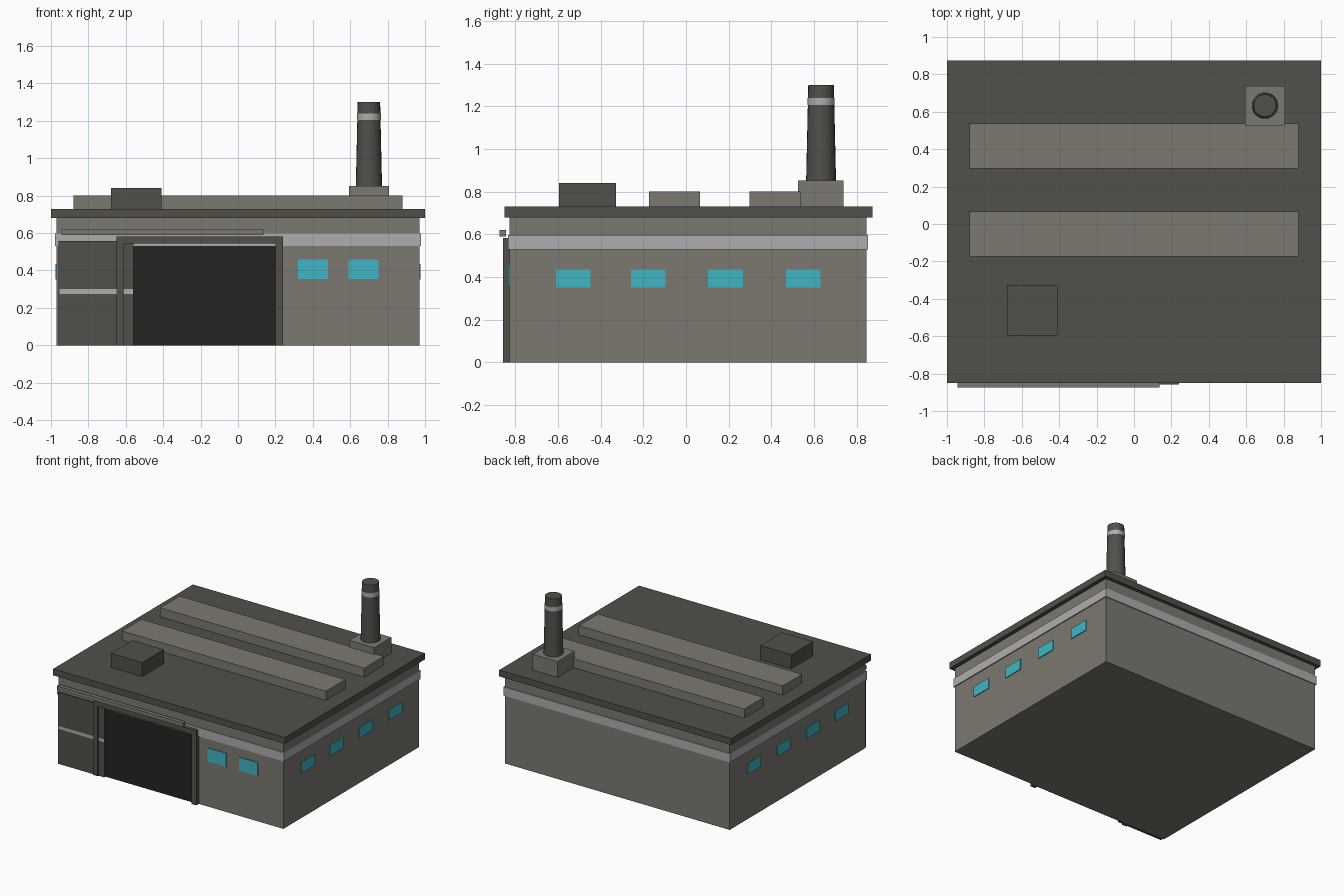
import bpy
import math

if "Cube" in bpy.data.objects:
    bpy.data.objects.remove(bpy.data.objects["Cube"])


def material(name, r, g, b):
    m = bpy.data.materials.new(name)
    m.diffuse_color = (r, g, b, 1)
    m.use_nodes = True
    m.node_tree.nodes["Principled BSDF"].inputs["Base Color"].default_value = m.diffuse_color
    return m


WALL = material("warm_grey", 0.20, 0.19, 0.16)
DARK = material("dark_grey", 0.082, 0.079, 0.067)
TRIM = material("light_grey", 0.42, 0.42, 0.43)
GLASS = material("cyan_glass", 0.05, 0.46, 0.55)
BLACK = material("doorway_black", 0.018, 0.017, 0.016)


def box(name, x, y, z, mat):
    """Box from (min, max) pairs on each axis."""
    bpy.ops.mesh.primitive_cube_add(size=1)
    ob = bpy.context.object
    ob.name = name
    for v in ob.data.vertices:
        v.co = [lo + (c + 0.5) * (hi - lo) for c, (lo, hi) in zip(v.co, (x, y, z))]
    ob.data.materials.append(mat)
    return ob


def tube(name, r1, r2, z0, z1, mat):
    bpy.ops.mesh.primitive_cone_add(vertices=24, radius1=r1, radius2=r2, depth=z1 - z0,
                                    location=(0.70, 0.633, (z0 + z1) / 2))
    ob = bpy.context.object
    ob.name = name
    ob.data.materials.append(mat)
    bpy.ops.object.shade_smooth_by_angle(angle=math.radians(35))


# Main building, trim band and roof slab
box("walls", (-0.97, 0.97), (-0.826, 0.847), (0, 0.69), WALL)
box("trim_band", (-0.978, 0.978), (-0.833, 0.854), (0.53, 0.598), TRIM)
box("roof_slab", (-1, 1), (-0.85, 0.873), (0.68, 0.73), DARK)

# Roof monitors and vent
for i, y in enumerate((-0.174, 0.298)):
    box(f"roof_monitor_{i + 1}", (-0.88, 0.88), (y, y + 0.24), (0.73, 0.80), WALL)
box("roof_vent", (-0.68, -0.41), (-0.595, -0.328), (0.73, 0.84), DARK)

# Chimney
box("chimney_base", (0.593, 0.807), (0.526, 0.738), (0.73, 0.853), WALL)
tube("chimney_stack", 0.07, 0.06, 0.853, 1.30, DARK)
tube("chimney_band", 0.064, 0.064, 1.205, 1.24, TRIM)

# Doorway with frame
box("doorway", (-0.61, 0.20), (-0.831, -0.82), (0, 0.53), BLACK)
for side, x in (("left", -0.65), ("right", 0.20)):
    box(f"door_post_{side}", (x, x + 0.04), (-0.857, -0.826), (0, 0.545), DARK)
box("door_lintel", (-0.65, 0.24), (-0.857, -0.826), (0.545, 0.582), DARK)

# Sliding door leaf, its stripe and the overhead rail
box("sliding_door", (-0.96, -0.56), (-0.847, -0.83), (0, 0.558), DARK)
box("sliding_door_stripe", (-0.955, -0.562), (-0.850, -0.845), (0.275, 0.30), TRIM)
box("door_rail", (-0.945, 0.135), (-0.873, -0.843), (0.59, 0.62), WALL)

# Front windows
for i, x in enumerate((0.32, 0.592)):
    box(f"front_window_{i + 1}", (x, x + 0.16), (-0.833, -0.82), (0.355, 0.46), GLASS)

# Side windows, mirrored to both sides
for side, s in (("left", -1), ("right", 1)):
    for i, y in enumerate((-0.61, -0.258, 0.104, 0.468)):
        xs = sorted((s * 0.96, s * 0.976))
        box(f"{side}_window_{i + 1}", xs, (y, y + 0.163), (0.352, 0.435), GLASS)
